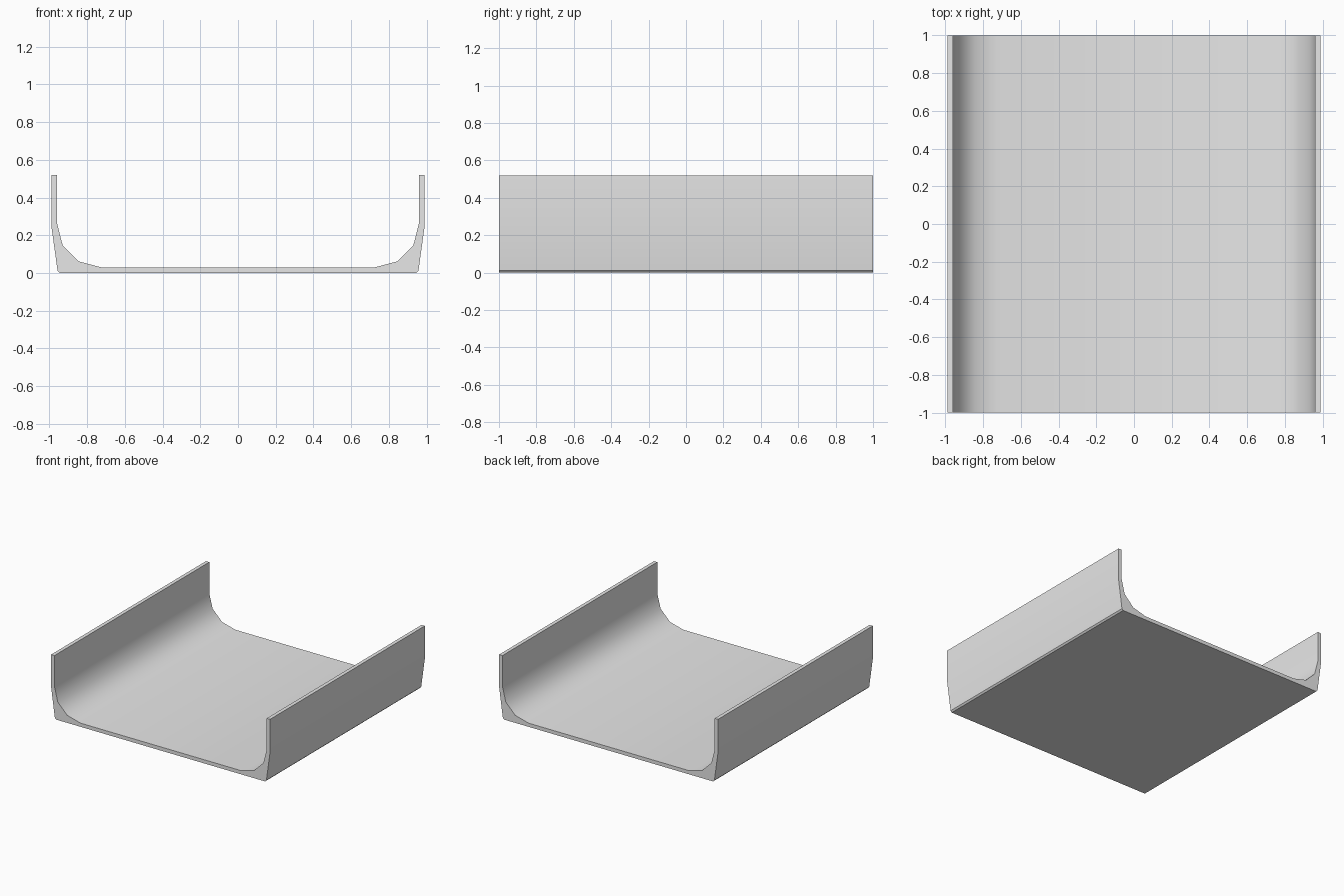
import bpy
import bmesh
import math

cube = bpy.data.objects.get("Cube")
if cube:
    bpy.data.objects.remove(cube, do_unlink=True)

# Plain grey material
grey = bpy.data.materials.new("plain_grey")
grey.use_nodes = True
colour = (0.8, 0.8, 0.8, 1.0)
grey.diffuse_color = colour
grey.node_tree.nodes["Principled BSDF"].inputs["Base Color"].default_value = colour

# Right-hand half of the channel section, from underside round to the floor
half = [
    (0.945, 0.0), (0.957, 0.012), (0.99, 0.25), (0.99, 0.52),   # outer wall
    (0.96, 0.52), (0.96, 0.265),                                # rim, inner wall
    (0.93, 0.147), (0.845, 0.062), (0.725, 0.03),               # inner fillet
]
section = half + [(-x, z) for x, z in reversed(half)]

# Sweep the section from front to back
bm = bmesh.new()
face = bm.faces.new([bm.verts.new((x, -1, z)) for x, z in section])
swept = bmesh.ops.extrude_face_region(bm, geom=[face], use_keep_orig=True)
moved = [g for g in swept["geom"] if isinstance(g, bmesh.types.BMVert)]
bmesh.ops.translate(bm, vec=(0, 2, 0), verts=moved)
bmesh.ops.recalc_face_normals(bm, faces=bm.faces)

mesh = bpy.data.meshes.new("channel_tray")
bm.to_mesh(mesh)
bm.free()
mesh.materials.append(grey)
tray = bpy.data.objects.new("channel_tray", mesh)
bpy.context.collection.objects.link(tray)

# Smooth fillets, crisp rims and ends
bpy.ops.object.select_all(action="DESELECT")
tray.select_set(True)
bpy.context.view_layer.objects.active = tray
bpy.ops.object.shade_smooth_by_angle(angle=math.radians(35))
